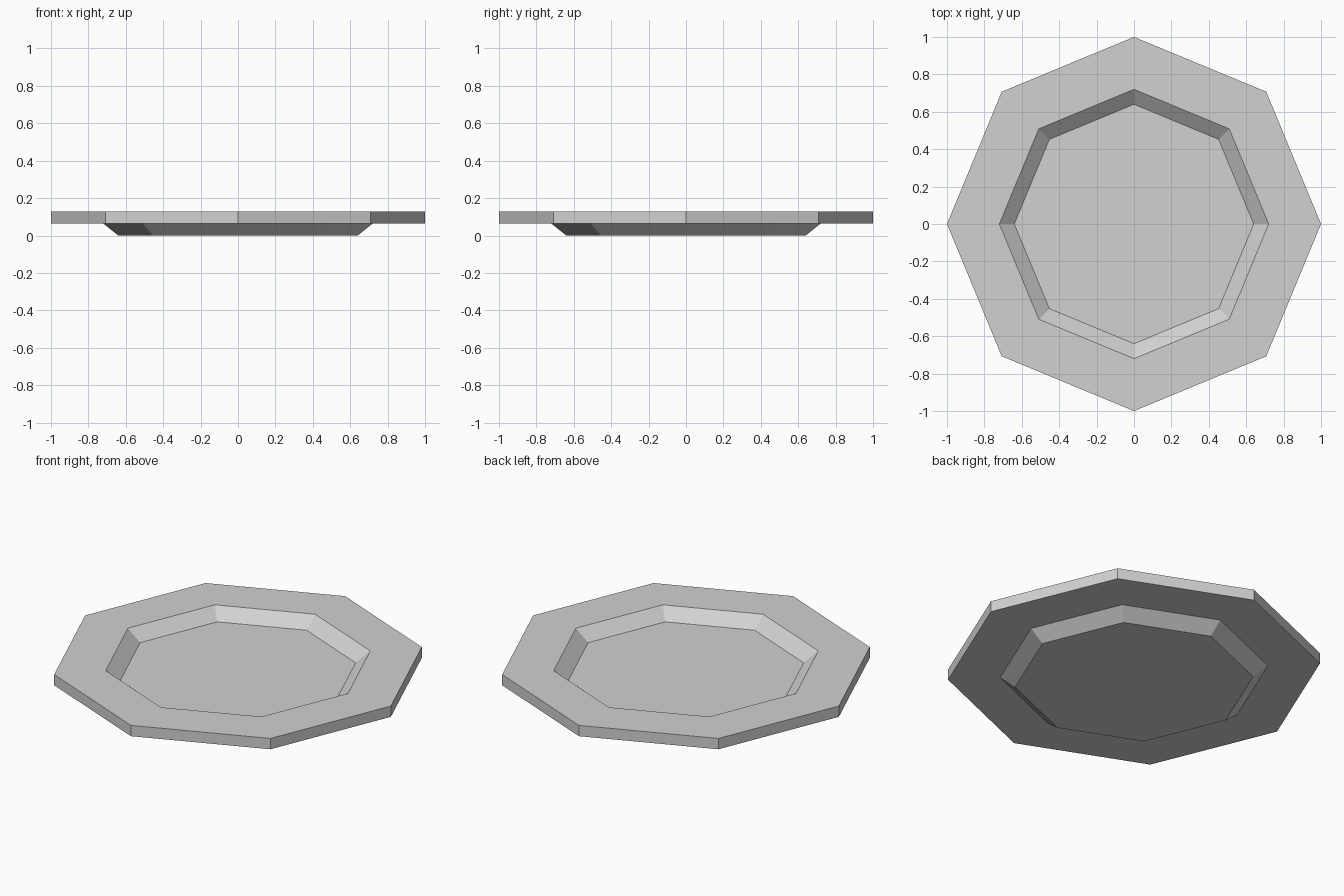
import bpy, bmesh
from math import cos, sin, tau

cube = bpy.data.objects.get("Cube")
if cube:
    bpy.data.objects.remove(cube, do_unlink=True)

SIDES = 8
THICK = 0.064
WELL_TOP, WELL_FLOOR = 0.72, 0.64

# Single plain grey
grey = bpy.data.materials.new("plain grey")
grey.use_nodes = True
colour = (0.64, 0.64, 0.64, 1)
grey.diffuse_color = colour
grey.node_tree.nodes["Principled BSDF"].inputs["Base Color"].default_value = colour


def ring(bm, radius, z):
    return [bm.verts.new((radius * cos(tau * i / SIDES), radius * sin(tau * i / SIDES), z))
            for i in range(SIDES)]


# Profile from the well floor, over the rim and under to the base
profile = [(WELL_FLOOR, THICK), (WELL_TOP, 2 * THICK), (1, 2 * THICK),
           (1, THICK), (WELL_TOP, THICK), (WELL_FLOOR, 0)]

bm = bmesh.new()
rings = [ring(bm, r, z) for r, z in profile]
for a, b in zip(rings, rings[1:]):
    for i in range(SIDES):
        j = (i + 1) % SIDES
        bm.faces.new((a[i], a[j], b[j], b[i]))

# Well floor and flat base
bm.faces.new(rings[0])
bm.faces.new(rings[-1])
bmesh.ops.recalc_face_normals(bm, faces=bm.faces)

mesh = bpy.data.meshes.new("plate")
bm.to_mesh(mesh)
bm.free()
mesh.materials.append(grey)
bpy.context.collection.objects.link(bpy.data.objects.new("plate", mesh))
